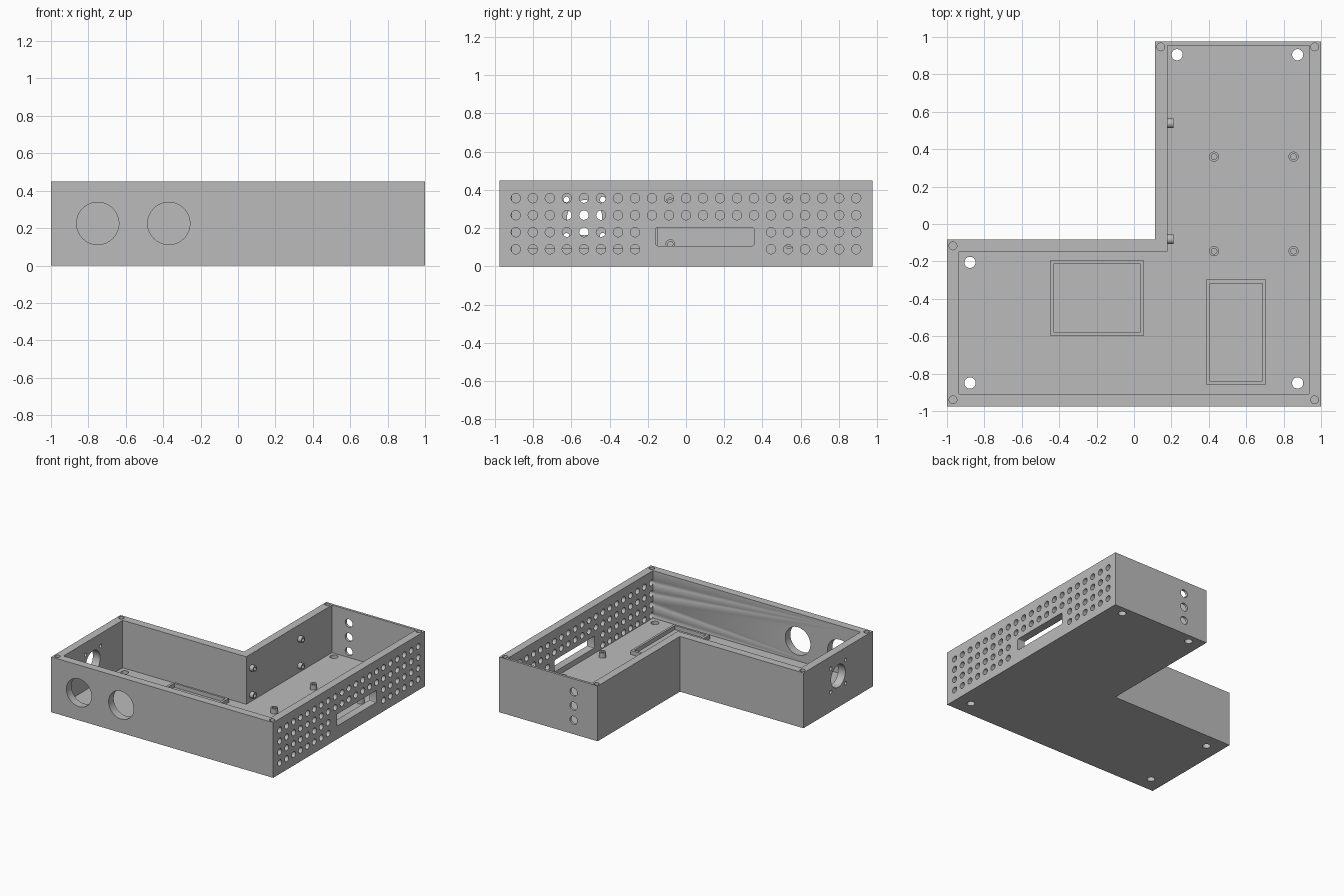
import bpy
import bmesh
from math import cos, sin, pi, radians
from mathutils import Matrix, Vector

if "Cube" in bpy.data.objects:
    bpy.data.objects.remove(bpy.data.objects["Cube"], do_unlink=True)

HEIGHT, WALL, FLOOR = 0.45, 0.065, 0.063
X, Y = 1.0, 0.975
NX, NY = 0.113, -0.083          # outer corner of the notch
BACK = 0.955                    # inner side of the thin back wall

gray = bpy.data.materials.new("plain gray")
gray.use_nodes = True
COLOR = (0.5, 0.5, 0.5, 1)
gray.diffuse_color = COLOR
gray.node_tree.nodes["Principled BSDF"].inputs["Base Color"].default_value = COLOR


def make(name, bm):
    bmesh.ops.recalc_face_normals(bm, faces=bm.faces)
    mesh = bpy.data.meshes.new(name)
    bm.to_mesh(mesh)
    bm.free()
    mesh.materials.append(gray)
    obj = bpy.data.objects.new(name, mesh)
    bpy.context.collection.objects.link(obj)
    return obj


def smooth(obj):
    bpy.ops.object.select_all(action="DESELECT")
    obj.select_set(True)
    bpy.context.view_layer.objects.active = obj
    bpy.ops.object.shade_smooth_by_angle(angle=radians(30))


def prism(name, points, z0, z1):
    bm = bmesh.new()
    face = bm.faces.new([bm.verts.new((x, y, z0)) for x, y in points])
    top = bmesh.ops.extrude_face_region(bm, geom=[face])["geom"]
    verts = [v for v in top if isinstance(v, bmesh.types.BMVert)]
    bmesh.ops.translate(bm, vec=(0, 0, z1 - z0), verts=verts)
    return make(name, bm)


def drill(bm, center, axis, radius, depth, sides=32):
    turn = Vector((0, 0, 1)).rotation_difference(Vector(axis)).to_matrix().to_4x4()
    bmesh.ops.create_cone(bm, cap_ends=True, segments=sides, radius1=radius,
                          radius2=radius, depth=depth,
                          matrix=Matrix.Translation(center) @ turn)


def tube(name, outer, inner, low, high, matrix=Matrix()):
    # Hollow prism between two outlines with equal point counts
    bm = bmesh.new()
    loops = [[bm.verts.new(matrix @ Vector((x, y, z))) for x, y in pts]
             for pts, z in ((outer, low), (outer, high), (inner, high), (inner, low))]
    n = len(outer)
    for k in range(4):
        a, b = loops[k], loops[(k + 1) % 4]
        for i in range(n):
            j = (i + 1) % n
            bm.faces.new((a[i], a[j], b[j], b[i]))
    return make(name, bm)


def circle(r, n=32):
    return [(r * cos(2 * pi * i / n), r * sin(2 * pi * i / n)) for i in range(n)]


def rect(x0, x1, y0, y1):
    return [(x0, y0), (x1, y0), (x1, y1), (x0, y1)]


def cut(obj, cutter):
    cutter.hide_render = True
    mod = obj.modifiers.new("cut", "BOOLEAN")
    mod.operation, mod.solver, mod.object = "DIFFERENCE", "EXACT", cutter
    graph = bpy.context.evaluated_depsgraph_get()
    obj.data = bpy.data.meshes.new_from_object(obj.evaluated_get(graph))
    obj.modifiers.clear()
    bpy.data.objects.remove(cutter, do_unlink=True)


# L-shaped open case
case = prism("case", [(-X, -Y), (X, -Y), (X, Y), (NX, Y), (NX, NY), (-X, NY)], 0, HEIGHT)
ix, iy = X - WALL, Y - WALL
cut(case, prism("cavity", [(-ix, -iy), (ix, -iy), (ix, BACK), (NX + WALL, BACK),
                           (NX + WALL, NY - WALL), (-ix, NY - WALL)], FLOOR, HEIGHT + 0.1))

holes = bmesh.new()
# Round openings in the front wall
for x in (-0.75, -0.37):
    drill(holes, (x, -Y + WALL / 2, 0.225), (0, 1, 0), 0.113, 0.1, 64)
# Opening and its four screw holes in the right end wall
drill(holes, (-X + WALL / 2, -0.53, 0.255), (1, 0, 0), 0.092, 0.1, 48)
for sy in (-1, 1):
    for sz in (-1, 1):
        drill(holes, (-X + WALL / 2, -0.53 + sy * 0.095, 0.255 + sz * 0.095),
              (1, 0, 0), 0.015, 0.1, 16)
# Three sockets in the back wall
for z in (0.113, 0.228, 0.343):
    drill(holes, (0.33, Y, z), (0, 1, 0), 0.033, 0.1)
# Vent grid in the left wall, interrupted by the slot
for row in range(4):
    for col in range(-10, 11):
        if row > 1 or not -2 <= col <= 4:
            drill(holes, (X - WALL / 2, col * 0.089, 0.09 + row * 0.089),
                  (1, 0, 0), 0.0245, 0.1, 20)
# Mounting holes through the floor
for x, y in ((0.23, 0.905), (0.875, 0.905), (-0.877, -0.205), (-0.877, -0.85), (0.875, -0.85)):
    drill(holes, (x, y, FLOOR / 2), (0, 0, 1), 0.03, 0.1)
# Blind lid screw holes in the rim
for x, y in ((0.143, 0.947), (0.966, 0.947), (-0.968, -0.117), (-0.968, -0.94), (0.966, -0.94)):
    drill(holes, (x, y, HEIGHT), (0, 0, 1), 0.021, 0.2, 24)
cut(case, make("hole_cutter", holes))

# Slot with slightly rounded corners
slot = bmesh.new()
bmesh.ops.create_cube(slot, size=1, matrix=Matrix.Translation((X - WALL / 2, 0.099, 0.156))
                      @ Matrix.Diagonal((0.1, 0.512, 0.096, 1)))
long_edges = [e for e in slot.edges if abs(e.verts[0].co.x - e.verts[1].co.x) > 0.05]
bmesh.ops.bevel(slot, geom=long_edges, offset=0.008, segments=3, affect="EDGES", profile=0.5)
cut(case, make("slot_cutter", slot))
smooth(case)

# Raised frames on the floor
SINK = FLOOR - 0.004
tube("center_frame", rect(-0.446, 0.052, -0.6, -0.193), rect(-0.427, 0.033, -0.581, -0.21), SINK, 0.096)
tube("side_frame", rect(0.385, 0.706, -0.857, -0.297), rect(0.406, 0.688, -0.84, -0.317), SINK, 0.096)

# Board posts on the floor
for x in (0.428, 0.853):
    for y in (-0.145, 0.36):
        smooth(tube("floor_post", circle(0.027), circle(0.015), SINK, 0.104,
                    Matrix.Translation((x, y, 0))))

# Board posts on the notch wall
for y in (-0.082, 0.538):
    for z in (0.117, 0.335):
        smooth(tube("wall_post", circle(0.025), circle(0.014), -0.004, 0.032,
                    Matrix.Translation((NX + WALL, y, z)) @ Matrix.Rotation(pi / 2, 4, "Y")))
